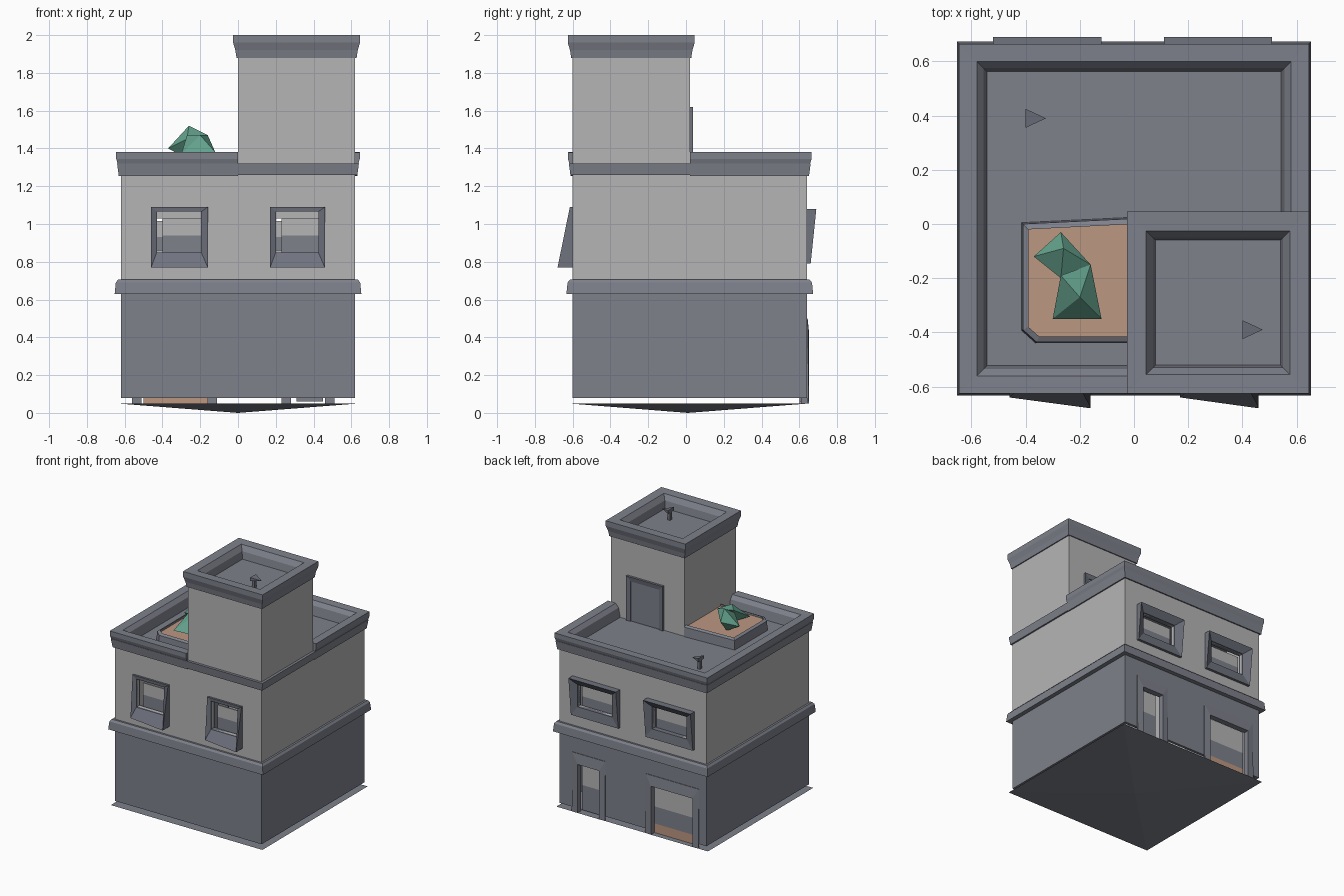
import bpy
import bmesh
from mathutils import Vector

if "Cube" in bpy.data.objects:
    bpy.data.objects.remove(bpy.data.objects["Cube"])


def material(name, r, g, b):
    m = bpy.data.materials.new(name)
    m.use_nodes = True
    m.diffuse_color = (r, g, b, 1)
    bsdf = next(n for n in m.node_tree.nodes if n.type == 'BSDF_PRINCIPLED')
    bsdf.inputs["Base Color"].default_value = (r, g, b, 1)
    bsdf.inputs["Roughness"].default_value = 0.8
    return m


SLATE = material("slate", 0.21, 0.22, 0.26)
TRIM = material("dark slate trim", 0.16, 0.17, 0.21)
WALL = material("light grey plaster", 0.47, 0.46, 0.46)
WOOD = material("clay orange", 0.50, 0.31, 0.22)
LEAF = material("leaf green", 0.13, 0.37, 0.27)

# Wall planes of the main block and the tower
L, R, F, B = -0.62, 0.62, -0.60, 0.64
TL, TB = 0.0, 0.02
ROOF = 1.28


def finish(bm, name, mat, normals=True):
    if normals:
        bmesh.ops.recalc_face_normals(bm, faces=bm.faces)
    me = bpy.data.meshes.new(name)
    bm.to_mesh(me)
    bm.free()
    me.materials.append(mat)
    ob = bpy.data.objects.new(name, me)
    bpy.context.collection.objects.link(ob)
    return ob


def box(name, lo, hi, mat):
    bm = bmesh.new()
    bmesh.ops.create_cube(bm, size=1)
    lo, hi = Vector(lo), Vector(hi)
    for v in bm.verts:
        v.co = (lo + hi) / 2 + v.co * (hi - lo)
    return finish(bm, name, mat)


def hull(name, points, mat):
    bm = bmesh.new()
    for p in points:
        bm.verts.new(p)
    bmesh.ops.convex_hull(bm, input=bm.verts)
    return finish(bm, name, mat)


def loft(name, rings, mat, closed=True, caps=False):
    """Bridge successive closed rings of points."""
    bm = bmesh.new()
    vs = [[bm.verts.new(p) for p in ring] for ring in rings]
    n = len(vs[0])
    pairs = list(zip(vs, vs[1:])) + ([(vs[-1], vs[0])] if closed else [])
    for a, b in pairs:
        for i in range(n):
            j = (i + 1) % n
            bm.faces.new((a[i], a[j], b[j], b[i]))
    if caps:
        bm.faces.new(vs[0])
        bm.faces.new(vs[-1])
    return finish(bm, name, mat)


def sweep(name, path, profile, mat, closed=True):
    """Sweep an (outward, height) profile along mitred (x, y, dx, dy) corners."""
    rings = [[(x + dx * o, y + dy * o, z) for o, z in profile] for x, y, dx, dy in path]
    return loft(name, rings, mat, closed, caps=not closed)


def rect(x0, x1, y0, y1):
    return [(x0, y0, -1, -1), (x1, y0, 1, -1), (x1, y1, 1, 1), (x0, y1, -1, 1)]


def wall(name, axis, pos, u0, u1, z0, z1, mat, holes=()):
    """Thin upright wall with rectangular holes (u0, u1, z0, z1)."""
    us = sorted({u0, u1, *[u for h in holes for u in h[:2]]})
    zs = sorted({z0, z1, *[z for h in holes for z in h[2:]]})
    us = [u for u in us if u0 <= u <= u1]
    zs = [z for z in zs if z0 <= z <= z1]
    bm = bmesh.new()

    def vert(u, z):
        return bm.verts.new((u, pos, z) if axis == 'x' else (pos, u, z))

    for ua, ub in zip(us, us[1:]):
        for za, zb in zip(zs, zs[1:]):
            cu, cz = (ua + ub) / 2, (za + zb) / 2
            if not any(h[0] < cu < h[1] and h[2] < cz < h[3] for h in holes):
                bm.faces.new([vert(*p) for p in ((ua, za), (ub, za), (ub, zb), (ua, zb))])
    bmesh.ops.remove_doubles(bm, verts=bm.verts, dist=1e-4)
    ob = finish(bm, name, mat)
    mod = ob.modifiers.new("thickness", 'SOLIDIFY')
    mod.thickness = 0.02
    mod.offset = 0
    return ob


def frame(name, outer, inner, y, s, low, high, recess, mat, skew=0.0):
    """Sloping surround; s is the outward y direction, low/high its projection."""
    def ring(r, ds):
        x0, x1, z0, z1 = r
        pts = ((x0, z0), (x1, z0), (x1, z1), (x0, z1))
        return [(x, y + s * d, z) for (x, z), d in zip(pts, ds)]
    return loft(name, [ring(outer, [0] * 4),
                       ring(outer, [low - skew, low + skew, high, high]),
                       ring(inner, [0.012] * 4),
                       ring(inner, [recess] * 4)], mat, closed=False)


def pane(name, x0, x1, y, bands):
    """Stack of thin coloured panels, bands are (z0, z1, material)."""
    for i, (z0, z1, mat) in enumerate(bands):
        box(f"{name}_{i + 1}", (x0, y - 0.004, z0), (x1, y + 0.004, z1), mat)


# Shallow inverted pyramid under the building
hull("base_floor", [(x, y, 0.05) for x in (-0.64, 0.64) for y in (-0.62, 0.65)]
     + [(0, 0.01, 0.0)], SLATE)

# Ground floor walls, with a door and a wide shop opening at the back
DOOR, SHOP = (0.28, 0.46, 0.05, 0.42), (-0.51, -0.16, 0.05, 0.42)
wall("ground_front_wall", 'x', F + 0.01, L, R, 0.08, 0.66, SLATE)
wall("ground_back_wall", 'x', B - 0.01, L, R, 0.08, 0.66, SLATE, [DOOR, SHOP])
for side, x in (("right", L + 0.01), ("left", R - 0.01)):
    wall(f"ground_{side}_wall", 'y', x, F + 0.02, B - 0.02, 0.08, 0.66, SLATE)
for name, (x0, x1, z0, z1) in (("door", DOOR), ("shop", SHOP)):
    frame(f"{name}_surround", (x0 - 0.05, x1 + 0.05, z0, z1 + 0.08), (x0, x1, z0, z1),
          B, 1, 0.01, 0.004, -0.03, SLATE)
pane("door_panel", 0.31, 0.45, B - 0.035, [(0.06, 0.25, SLATE), (0.25, 0.42, WALL)])
pane("shop_panel", -0.50, -0.16, B - 0.035,
     [(0.05, 0.12, WOOD), (0.12, 0.25, SLATE), (0.25, 0.42, WALL)])

# Upper floor walls and windows
front_out = [(-0.46, -0.16, 0.77, 1.09), (0.17, 0.46, 0.77, 1.09)]
back_out = [(-0.52, -0.12, 0.79, 1.08), (0.11, 0.51, 0.79, 1.08)]
front_in = [(a + 0.03, b - 0.035, c + 0.08, d - 0.025) for a, b, c, d in front_out]
back_in = [(a + 0.06, b - 0.05, c + 0.07, d - 0.05) for a, b, c, d in back_out]
wall("upper_front_wall", 'x', F + 0.01, L, R, 0.66, 1.28, WALL, front_in)
wall("upper_back_wall", 'x', B - 0.01, L, R, 0.66, 1.28, WALL, back_in)
for side, x in (("right", L + 0.01), ("left", R - 0.01)):
    wall(f"upper_{side}_wall", 'y', x, F + 0.02, B - 0.02, 0.66, 1.28, WALL)
for i in range(2):
    frame(f"front_window_frame_{i + 1}", front_out[i], front_in[i], F, -1,
          0.06, 0.015, -0.03, TRIM, skew=0.02)
    frame(f"back_window_frame_{i + 1}", back_out[i], back_in[i], B, 1,
          0.02, 0.05, -0.03, TRIM)
    x0, x1, z0, z1 = front_in[i]
    pane(f"front_window_pane_{i + 1}", x0 + 0.03, x1, F + 0.03,
         [(z0, 0.94, SLATE), (0.94, z1 - 0.035, WALL)])
    x0, x1, z0, z1 = back_in[i]
    pane(f"back_window_pane_{i + 1}", x0 + 0.01, x1 - 0.01, B - 0.03,
         [(z0, 0.93, SLATE), (0.93, z1 - 0.015, WALL)])

# String course between the floors
sweep("middle_band", rect(L, R, F, B),
      [(-0.02, 0.63), (0.033, 0.63), (0.027, 0.69), (0.015, 0.705), (-0.02, 0.705)], SLATE)

# Roof deck, low ledge all round, and raised parapet clear of the tower
box("roof_deck", (L + 0.01, F + 0.01, ROOF - 0.03), (R - 0.01, B - 0.01, ROOF), SLATE)
sweep("roof_ledge", rect(L, R, F, B),
      [(-0.03, 1.26), (0.012, 1.26), (0.02, 1.32), (-0.03, 1.32)], SLATE)
sweep("parapet", [(TL, F, 0, -1), (L, F, -1, -1), (L, B, -1, 1), (R, B, 1, 1), (R, TB, 1, 0)],
      [(-0.08, 1.27), (0.012, 1.255), (0.014, 1.31), (0.025, 1.345), (0.025, 1.38),
       (-0.04, 1.378), (-0.065, 1.35)], SLATE, closed=False)

# Tower with cornice and sunken roof
sweep("tower_walls", rect(TL, R, F, TB),
      [(-0.02, ROOF), (0, ROOF), (0, 1.9), (-0.02, 1.9)], WALL)
sweep("tower_cornice", rect(TL, R, F, TB),
      [(-0.08, 1.90), (-0.01, 1.88), (0.008, 1.88), (0.014, 1.92), (0.026, 1.96),
       (0.026, 2.0), (-0.045, 1.998), (-0.07, 1.96)], SLATE)
box("tower_roof", (TL + 0.01, F + 0.01, 1.88), (R - 0.01, TB - 0.01, 1.905), SLATE)

# Tower door
frame("tower_door_frame", (0.17, 0.48, ROOF, 1.62), (0.205, 0.445, ROOF, 1.585),
      TB, 1, 0.018, 0.018, 0.0, TRIM)
box("tower_door", (0.20, TB - 0.002, ROOF), (0.45, TB + 0.005, 1.59), SLATE)

# Planter with one chamfered corner, and its shrub
outline = [(0.0, 0.0, 0, 1), (-0.39, -0.02, -1, 1), (-0.39, -0.38, -1, -0.5),
           (-0.35, -0.415, -0.5, -1), (0.0, -0.415, 0, -1)]
sweep("planter_rim", outline, [(0, ROOF), (0.025, ROOF), (0.02, 1.35), (0, 1.36)],
      SLATE, closed=False)
hull("planter_soil", [(x, y, z) for x, y, _, _ in outline for z in (ROOF, 1.345)], WOOD)
hull("shrub_back", [(-0.27, -0.03, 1.44), (-0.37, -0.12, 1.40), (-0.27, -0.20, 1.45),
                    (-0.16, -0.15, 1.47), (-0.26, -0.09, 1.52), (-0.26, -0.12, 1.34)], LEAF)
hull("shrub_front", [(-0.27, -0.19, 1.47), (-0.16, -0.15, 1.47), (-0.30, -0.35, 1.37),
                     (-0.12, -0.35, 1.38), (-0.20, -0.25, 1.34), (-0.20, -0.27, 1.47)], LEAF)

# Hooked vent pipes on both roofs
for name, x, y, z in (("roof_vent", -0.39, 0.39, ROOF), ("tower_vent", 0.41, -0.39, 1.90)):
    box(f"{name}_pipe", (x - 0.01, y - 0.012, z), (x + 0.012, y + 0.012, z + 0.07), TRIM)
    hull(f"{name}_hood", [(x - 0.01, y + dy, z + dz) for dy in (-0.035, 0.035)
                          for dz in (0.065, 0.09)] + [(x + 0.065, y, z + 0.07)], TRIM)
